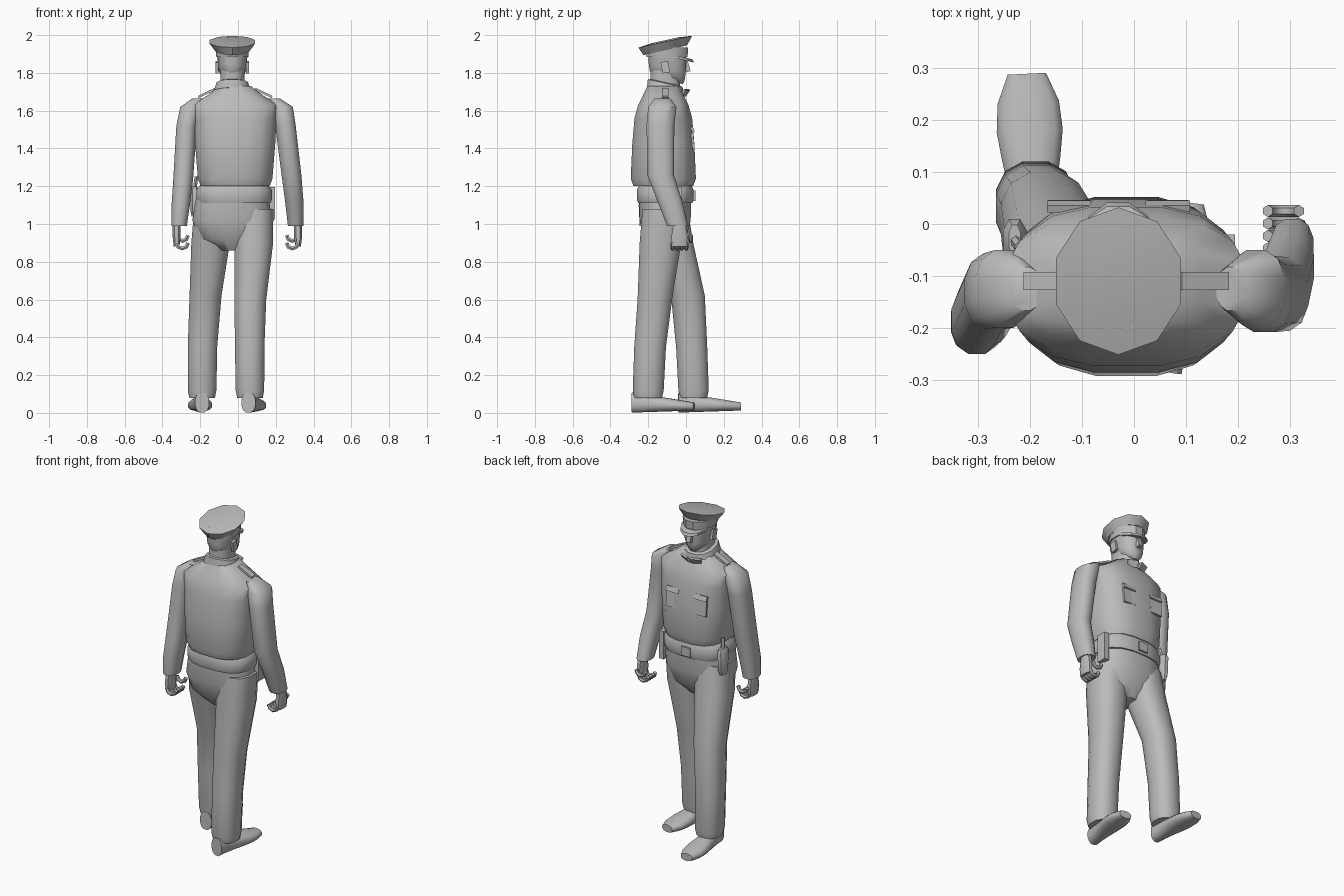
import bpy
import bmesh
import math
from mathutils import Matrix, Vector

cube = bpy.data.objects.get("Cube")
if cube:
    bpy.data.objects.remove(cube, do_unlink=True)

shade = (.5, .5, .5, 1)
grey = bpy.data.materials.new("plain grey")
grey.use_nodes = True
grey.diffuse_color = shade
grey.node_tree.nodes["Principled BSDF"].inputs["Base Color"].default_value = shade

# The body's upright axis
MIDDLE = Vector((-.03, -.11, 0))


def finish(obj, angle):
    """Give the object its material and smooth shading with sharp edges kept."""
    obj.data.materials.append(grey)
    bpy.ops.object.select_all(action='DESELECT')
    obj.select_set(True)
    bpy.context.view_layer.objects.active = obj
    bpy.ops.object.shade_smooth_by_angle(angle=math.radians(angle))
    return obj


def add_object(name, bm, angle):
    bmesh.ops.recalc_face_normals(bm, faces=bm.faces)
    mesh = bpy.data.meshes.new(name)
    bm.to_mesh(mesh)
    bm.free()
    obj = bpy.data.objects.new(name, mesh)
    bpy.context.collection.objects.link(obj)
    return finish(obj, angle)


def loft(name, centres, sizes, across=Vector((0, 1, 0)), sides=12, power=2.4, angle=50):
    """Skin rounded sections; across is the direction of each section's second axis."""
    bm = bmesh.new()
    loops = []
    for centre, (width, depth) in zip(centres, sizes):
        loop = []
        for i in range(sides):
            turn = math.tau * (i + .5) / sides
            c, s = math.cos(turn), math.sin(turn)
            u = width * math.copysign(abs(c) ** (2 / power), c)
            v = depth * math.copysign(abs(s) ** (2 / power), s)
            loop.append(bm.verts.new(Vector(centre) + Vector((u, 0, 0)) + across * v))
        loops.append(loop)
    for low, high in zip(loops, loops[1:]):
        for i in range(sides):
            j = (i + 1) % sides
            bm.faces.new((low[i], low[j], high[j], high[i]))
    bm.faces.new(loops[0])
    bm.faces.new(loops[-1])
    return add_object(name, bm, angle)


def stack(name, levels, offset=(0, 0, 0), tilt=0, **options):
    """Loft upright levels of (height, half width, half depth) around the body axis."""
    base = MIDDLE + Vector(offset)
    centres = [base + Vector((0, 0, height)) for height, width, depth in levels]
    sizes = [(width, depth) for height, width, depth in levels]
    return loft(name, centres, sizes, Vector((0, 1, tilt)), **options)


def limb(name, joints, widths, ratio):
    return loft(name, joints, [(width, width * ratio) for width in widths])


def box(name, centre, size, lean=0, bank=0, turn=0):
    bm = bmesh.new()
    bmesh.ops.create_cube(bm, size=1, matrix=Matrix.Diagonal((*size, 1)))
    obj = add_object(name, bm, 30)
    obj.location = centre
    obj.rotation_euler = (lean, bank, turn)
    return obj


def tube(name, points, radius):
    curve = bpy.data.curves.new(name, 'CURVE')
    curve.dimensions = '3D'
    curve.bevel_depth = radius
    curve.bevel_resolution = 1
    curve.use_fill_caps = True
    spline = curve.splines.new('POLY')
    spline.points.add(len(points) - 1)
    for point, position in zip(spline.points, points):
        point.co = (*position, 1)
    obj = bpy.data.objects.new(name, curve)
    bpy.context.collection.objects.link(obj)
    bpy.ops.object.select_all(action='DESELECT')
    obj.select_set(True)
    bpy.context.view_layer.objects.active = obj
    bpy.ops.object.convert(target='MESH')
    return finish(bpy.context.object, 50)


def shoe(name, heel, turn):
    """Widest at the ball of the foot, lower and slightly raised towards the toe."""
    centres, sizes = [], []
    steps = 6
    for k in range(steps + 1):
        t = k / steps
        height = .055 - .033 * t
        centres.append((0, .33 * t, height + .012 * t))
        sizes.append((.038 + .028 * math.sin(math.pi * t * t), height))
    obj = loft(name, centres, sizes, Vector((0, 0, 1)))
    obj.location = heel
    obj.rotation_euler.z = turn


def hand(label, side, x, y):
    """Palm with four fingers and a thumb curling towards the body."""
    palm = [(x, y, z) for z in (.88, .93, 1.02)]
    loft(label + "_palm", palm, [(.016, .04), (.022, .046), (.022, .03)], sides=8)
    curl = .03
    for k in range(5):
        is_thumb = k == 4
        finger_y = y + (k - 1.5) * .024
        knuckle = .94 if is_thumb else .9
        points = []
        for step in range(5):
            bend = math.pi * step / 4
            points.append((x - side * curl * (1 - math.cos(bend)), finger_y,
                           knuckle - curl * math.sin(bend)))
        tube(label + ("_thumb" if is_thumb else "_finger"), points, .0115)


# Jacket with overhanging hem, and collar
stack("jacket", [(1.2, .185, .16), (1.24, .2, .175), (1.42, .215, .167),
                 (1.56, .222, .155), (1.63, .235, .135), (1.68, .15, .11),
                 (1.73, .085, .085)], offset=(.015, -.01, 0), sides=16, power=2.7)
stack("collar", [(1.7, .1, .1), (1.745, .085, .095), (1.75, .07, .08)], tilt=-.22)

# Jacket details on both sides
for side in (-1, 1):
    chest = MIDDLE.x + side * .095
    box("pocket_flap", (chest, .034, 1.5), (.085, .014, .03), lean=.35)
    box("pocket", (chest, .036, 1.44), (.08, .012, .09), lean=.1)
    box("collar_point", (MIDDLE.x + side * .035, -.005, 1.695), (.06, .012, .04),
        lean=-.6, turn=-side * .4)
    box("shoulder_strap", (side * .15 - .015, MIDDLE.y, 1.694), (.1, .035, .012),
        bank=side * .45)

# Belt and what hangs from it
stack("belt", [(1.11, .195, .146), (1.13, .203, .152), (1.18, .203, .152),
               (1.21, .18, .14)], offset=(.01, 0, 0), sides=16, power=2.7)
box("buckle", (MIDDLE.x, .043, 1.15), (.06, .012, .055))
stack("holster", [(1.04, .016, .025), (1.07, .023, .036), (1.18, .024, .042),
                  (1.2, .012, .03)], offset=(-.2, .08, 0), sides=8)
tube("holster_grip", [(-.23, -.03, 1.18), (-.22, -.045, 1.25)], .011)
box("belt_pouch", (.18, -.05, 1.11), (.03, .06, .17))

# Trousers
stack("hips", [(.86, .06, .07), (.92, .18, .11), (1.02, .215, .137),
               (1.14, .195, .14)], sides=16)
leg_widths = (.07, .078, .08, .087, .105, .105)
limb("front_leg", [(-.19, .04, .08), (-.19, .04, .12), (-.188, .03, .35),
                   (-.172, .01, .62), (-.145, -.07, .9), (-.13, -.1, 1.08)],
     leg_widths, 1.06)
limb("rear_leg", [(.063, -.2, .08), (.063, -.2, .12), (.062, -.19, .35),
                  (.065, -.165, .6), (.084, -.135, .9), (.085, -.12, 1.08)],
     leg_widths, 1.08)

# Shoes
shoe("front_shoe", (-.19, -.04, 0), .05)
shoe("rear_shoe", (.055, -.285, 0), -.13)

# Sleeves and hands
sleeve_widths = (.042, .05, .054, .056, .057, .032)
limb("left_sleeve", [(.305, -.045, .99), (.298, -.085, 1.12), (.283, -.135, 1.26),
                     (.25, -.135, 1.53), (.235, -.125, 1.62), (.19, -.125, 1.665)],
     sleeve_widths, 1.35)
limb("right_sleeve", [(-.312, -.19, .99), (-.303, -.185, 1.1), (-.29, -.165, 1.24),
                      (-.272, -.13, 1.52), (-.25, -.125, 1.62), (-.21, -.125, 1.665)],
     sleeve_widths, 1.35)
hand("left", 1, .318, -.035)
hand("right", -1, -.325, -.185)

# Head: the tilt drops the chin and lifts the back of the jaw
stack("neck", [(1.68, .065, .08), (1.82, .065, .08)])
stack("head", [(1.765, .035, .085), (1.785, .06, .095), (1.82, .074, .1),
               (1.92, .084, .104)], offset=(0, .01, 0), tilt=-.3)
box("nose", (MIDDLE.x, .004, 1.835), (.026, .026, .06), lean=.3)
for side in (-1, 1):
    box("ear", (MIDDLE.x + side * .08, MIDDLE.y, 1.83), (.016, .04, .06), lean=.2)

# Cap
above_face = (0, .01, 0)
stack("cap_band", [(1.885, .088, .112), (1.935, .092, .116)],
      offset=above_face, power=2, angle=35)
stack("cap_crown", [(1.92, .093, .116), (1.965, .127, .142), (1.973, .06, .07)],
      tilt=.22, sides=10, power=2, angle=35)
stack("cap_visor", [(1.878, .08, .1), (1.893, .084, .092)],
      offset=(0, .055, 0), tilt=-.24, power=2, angle=35)
